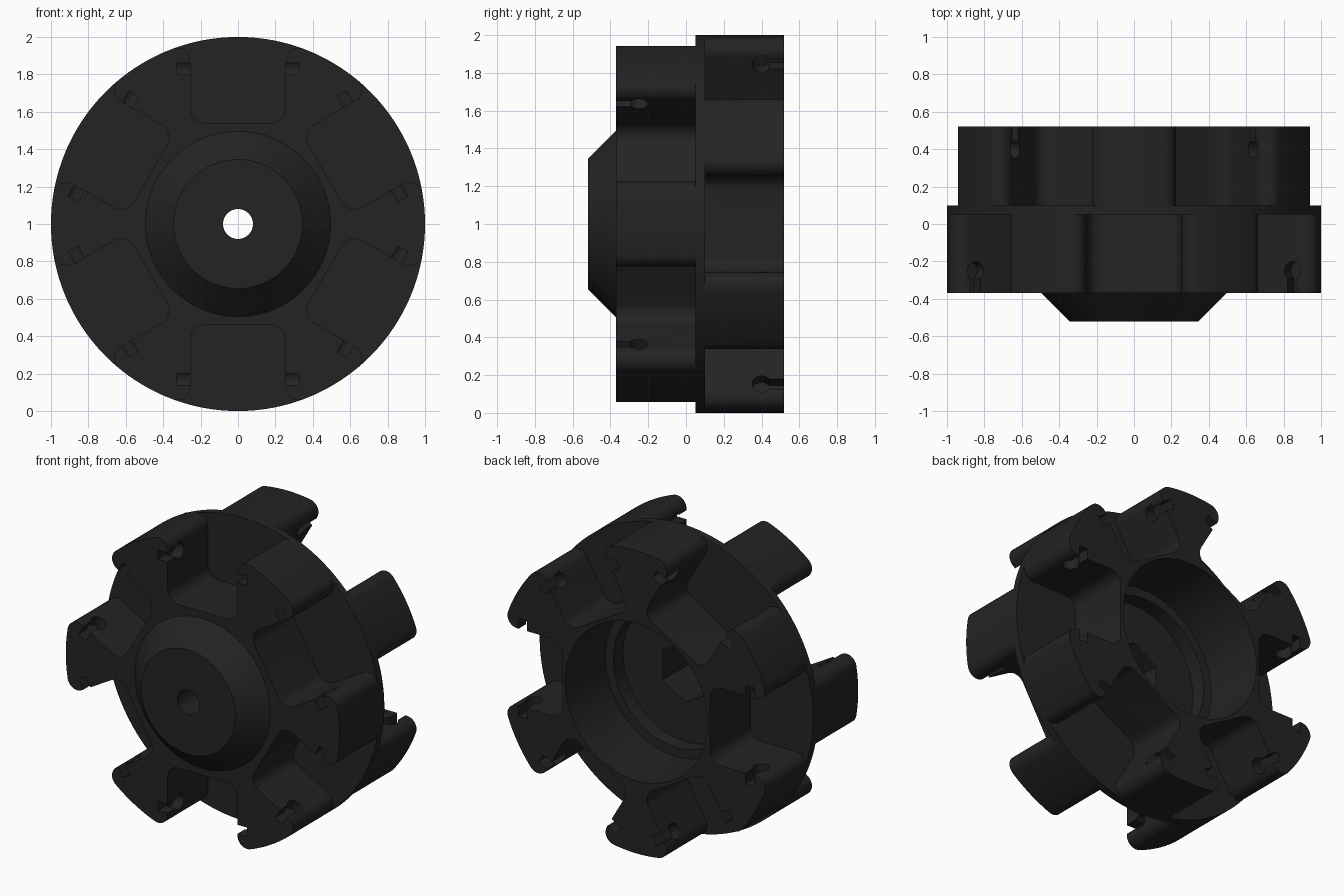
import bpy, bmesh, math
from math import sin, cos, pi, radians
from mathutils import Vector

if "Cube" in bpy.data.objects:
    bpy.data.objects.remove(bpy.data.objects["Cube"])

HALF, FLOOR = 0.255, 0.54        # notch half width and notch floor radius
LIP, CORNER = 0.07, 0.08         # rounding at rim and at notch floor

black = bpy.data.materials.new("matte black")
black.diffuse_color = (0.017, 0.017, 0.017, 1)
black.use_nodes = True
black.node_tree.nodes["Principled BSDF"].inputs["Base Color"].default_value = black.diffuse_color


def finish(name, bm):
    bmesh.ops.recalc_face_normals(bm, faces=bm.faces[:])
    me = bpy.data.meshes.new(name)
    bm.to_mesh(me)
    bm.free()
    ob = bpy.data.objects.new(name, me)
    me.materials.append(black)
    bpy.context.collection.objects.link(ob)
    return ob


def add_prism(bm, points, shift):
    """Closed loop of 3D points extruded along a vector."""
    face = bm.faces.new([bm.verts.new(p) for p in points])
    out = bmesh.ops.extrude_face_region(bm, geom=[face])
    moved = [g for g in out["geom"] if isinstance(g, bmesh.types.BMVert)]
    bmesh.ops.translate(bm, verts=moved, vec=Vector(shift))


def prism_y(name, outline, y0, y1):
    bm = bmesh.new()
    add_prism(bm, [(x, y0, z + 1) for x, z in outline], (0, y1 - y0, 0))
    return finish(name, bm)


def revolve(name, profile, steps=192):
    """Profile of (radius, y) spun about the wheel axis."""
    bm = bmesh.new()
    vs = [bm.verts.new((r, y, 1)) for r, y in profile]
    es = [bm.edges.new(p) for p in zip(vs, vs[1:])]
    bmesh.ops.spin(bm, geom=vs + es, cent=(0, 0, 1), axis=(0, 1, 0),
                   angle=2 * pi, steps=steps, use_merge=True)
    bmesh.ops.remove_doubles(bm, verts=bm.verts[:], dist=1e-5)
    return finish(name, bm)


def circle(radius, n, start=0.0):
    return [(radius * cos(start + 2 * pi * i / n), radius * sin(start + 2 * pi * i / n))
            for i in range(n)]


def arc(c, rad, a0, a1, n):
    return [(c[0] + rad * cos(a0 + (a1 - a0) * i / n),
             c[1] + rad * sin(a0 + (a1 - a0) * i / n)) for i in range(n + 1)]


def lobed_outline(first):
    """Round outline with six round-cornered notches, the first at the given angle."""
    off = HALF + LIP
    c = (math.sqrt((1 - LIP) ** 2 - off ** 2), off)
    tangent = math.atan2(c[1], c[0])
    half = arc(c, LIP, tangent, -pi / 2, 10)
    half += arc((FLOOR + CORNER, HALF - CORNER), CORNER, pi / 2, pi, 8)
    notch = [(r, -t) for r, t in half] + half[::-1]
    pts = []
    for k in range(6):
        a = first + k * pi / 3
        pts += [(r * cos(a) - t * sin(a), r * sin(a) + t * cos(a)) for r, t in notch]
        pts += arc((0, 0), 1, a + tangent, a + pi / 3 - tangent, 10)[1:-1]
    return pts


def boolean(target, tool, operation):
    mod = target.modifiers.new("cut", "BOOLEAN")
    mod.object, mod.operation, mod.solver = tool, operation, "EXACT"
    bpy.context.view_layer.objects.active = target
    bpy.ops.object.modifier_apply(modifier=mod.name)
    bpy.data.objects.remove(tool)


# hub cone, core and thin full disc
wheel = revolve("wheel_hub", [(0, -0.52), (0.345, -0.52), (0.495, -0.37), (0.495, 0.05),
                              (1, 0.05), (1, 0.10), (0.495, 0.10), (0.495, 0.52), (0, 0.52)])

# front and back lobes, staggered by half a step
boolean(wheel, prism_y("front_lobes", lobed_outline(pi / 6), -0.37, 0.075), "UNION")
boolean(wheel, prism_y("back_lobes", lobed_outline(0), 0.075, 0.52), "UNION")

# stepped bore, hexagonal pocket and axle hole
boolean(wheel, revolve("bore", [(0, 0.6), (0.52, 0.6), (0.52, 0.10), (0.46, 0.10),
                                (0.46, 0), (0, 0)]), "DIFFERENCE")
boolean(wheel, prism_y("hex_pocket", circle(0.2, 6, pi / 2), -0.27, 0.05), "DIFFERENCE")
boolean(wheel, prism_y("axle_hole", circle(0.08, 48), -0.6, -0.2), "DIFFERENCE")

# keyhole slots in both side walls of every notch
bm = bmesh.new()
neck, ring, mid = 0.03, 0.05, 0.83
open_angle = math.asin(neck / ring)
for face_y, inward, first in ((-0.37, 1, pi / 6), (0.52, -1, 0)):
    key = arc((0, 0.12), ring, -pi / 2 + open_angle, 1.5 * pi - open_angle, 20)
    key += [(-neck, -0.03), (neck, -0.03)]
    for k in range(6):
        a = first + k * pi / 3
        u, v = Vector((cos(a), 0, sin(a))), Vector((-sin(a), 0, cos(a)))
        for side in (-1, 1):
            base = Vector((0, face_y, 1)) + u * mid + v * side * 0.24
            add_prism(bm, [base + u * r + Vector((0, inward * d, 0)) for r, d in key],
                      v * side * 0.085)
boolean(wheel, finish("keyholes", bm), "DIFFERENCE")

# smooth rounded surfaces, keep hard edges
wheel.name = "wheel"
bpy.ops.object.select_all(action="DESELECT")
wheel.select_set(True)
bpy.context.view_layer.objects.active = wheel
bpy.ops.object.shade_smooth_by_angle(angle=radians(30))
